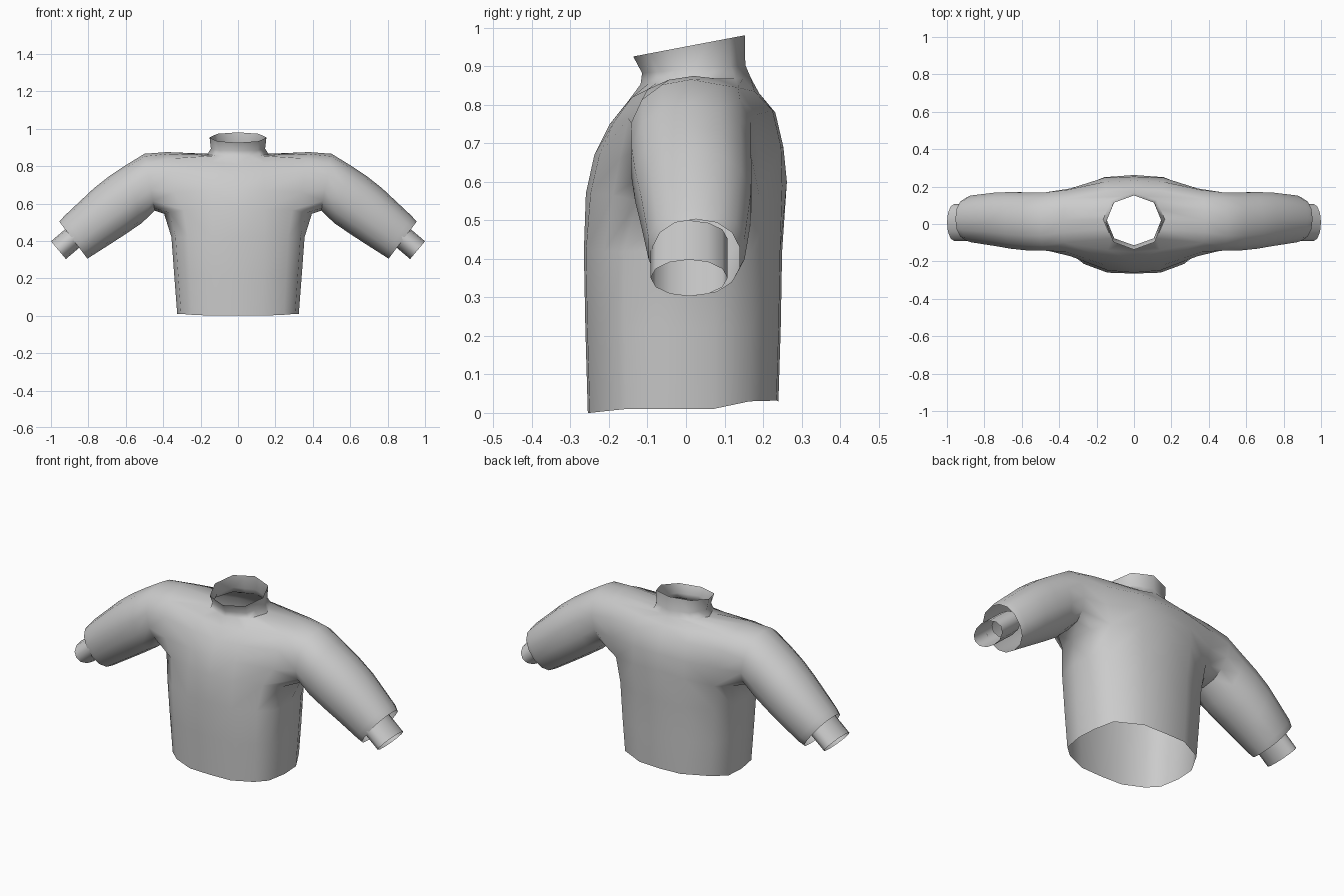
import bpy, bmesh, math

if "Cube" in bpy.data.objects:
    bpy.data.objects.remove(bpy.data.objects["Cube"], do_unlink=True)

grey = bpy.data.materials.new("knit_grey")
grey.use_nodes = True
colour = (0.6, 0.6, 0.6, 1)
grey.diffuse_color = colour
grey.node_tree.nodes["Principled BSDF"].inputs["Base Color"].default_value = colour


def oval(top, bottom, front, back, n, start=0, power=0.9):
    """Slanted oval ring; top and bottom are (x, z), front and back are y."""
    ring = []
    for k in range(n):
        a = 2 * math.pi * (k - start) / n
        c, s = (math.copysign(abs(f) ** power, f) for f in (math.cos(a), math.sin(a)))
        x, z = ((t + b) / 2 + (b - t) / 2 * c for t, b in zip(top, bottom))
        ring.append((x, (front + back) / 2 + (back - front) / 2 * s, z))
    return ring


def skin(bm, a, b, closed=False):
    """Join two rows of vertices with quads, leaving gaps where a vertex is None."""
    n = len(a)
    for i in range(n if closed else n - 1):
        j = (i + 1) % n
        quad = (a[i], a[j], b[j], b[i])
        if None not in quad:
            bm.faces.new(quad)


def finish(bm, name):
    """Turn the left half into a mirrored, smooth object."""
    mesh = bpy.data.meshes.new(name)
    bm.to_mesh(mesh)
    bm.free()
    mesh.materials.append(grey)
    ob = bpy.data.objects.new(name, mesh)
    bpy.context.collection.objects.link(ob)
    bpy.ops.object.select_all(action="DESELECT")
    ob.select_set(True)
    bpy.context.view_layer.objects.active = ob
    bpy.ops.object.shade_smooth_by_angle(angle=math.radians(55))
    mirror = ob.modifiers.new("Mirror", "MIRROR")
    mirror.merge_threshold = 0.001


# Torso rows run from front centre round the left side to back centre
hem = [(0, -.255), (.13, -.25), (.245, -.205), (.305, -.155), (.325, -.04),
       (.318, .07), (.27, .165), (.13, .235), (0, .24)]
hem_z = [0, 0, .005, .01, .01, .01, .03, .032, .03]
rows = [[(x, y, z) for (x, y), z in zip(hem, hem_z)]]
for z, sx, sy in ((.22, 1.05, 1.025), (.42, 1.095, 1.04)):
    rows.append([(x * sx, y * sy, z) for x, y in hem])
# Underarm row
rows.append([(0, -.26, .57), (.14, -.248, .57), (.29, -.19, .565), (.365, -.125, .55),
             (.395, 0, .545), (.37, .11, .55), (.31, .19, .565), (.16, .25, .59), (0, .262, .6)])
# Chest rows, open at the armhole
rows.append([(0, -.238, .67), (.14, -.225, .67), (.34, -.172, .66), None, None, None,
             (.34, .19, .67), (.16, .247, .69), (0, .253, .69)])
rows.append([(0, -.198, .75), (.14, -.187, .755), (.36, -.15, .765), None, None, None,
             (.36, .182, .775), (.16, .225, .785), (0, .232, .78)])
# Yoke and shoulder row
rows.append([(0, -.15, .81), (.14, -.14, .82), (.37, -.10, .84), (.38, -.045, .865),
             (.38, .02, .875), (.38, .08, .868), (.37, .135, .845), (.15, .178, .835), (0, .19, .83)])
# Neck base, neck and collar rim as eight-sided rings
corners = [(0, -1), (.73, -.72), (1, 0), (.73, .72), (0, 1)]
octagon = []
for i, p in enumerate(corners):
    octagon.append(p)
    if i < 4:
        q = corners[i + 1]
        octagon.append(((p[0] + q[0]) / 2, (p[1] + q[1]) / 2))
for rx, front, back, z0, slope in ((.165, -.118, .168, .862, .06), (.145, -.114, .154, .893, .08),
                                   (.152, -.137, .153, .953, .19)):
    mid, ry = (front + back) / 2, (back - front) / 2
    rows.append([(x * rx, mid + y * ry, z0 + slope * y * ry) for x, y in octagon])

bm = bmesh.new()
grid = [[bm.verts.new(p) if p else None for p in row] for row in rows]
for a, b in zip(grid, grid[1:]):
    skin(bm, a, b)

# Sleeve grows from the armhole loop: underarm, back edge, shoulder, front edge
loop = (grid[3][2:7] + [grid[4][6], grid[5][6]] + grid[6][2:7][::-1]
        + [grid[5][2], grid[4][2]])
sleeve = [((.50, .866), (.445, .562), -.146, .172),
          ((.60, .805), (.515, .495), -.145, .172),
          ((.69, .745), (.60, .437), -.136, .174),
          ((.77, .682), (.68, .385), -.122, .172),
          ((.93, .532), (.782, .32), -.10, .155),
          ((.955, .503), (.805, .305), -.09, .142)]
for top, bottom, front, back in sleeve:
    ring = [bm.verts.new(p) for p in oval(top, bottom, front, back, 14, 2)]
    skin(bm, loop, ring, True)
    loop = ring
finish(bm, "sweater_body")

# Narrow open cuffs sitting inside the sleeve ends
bm = bmesh.new()
inner, outer = ([bm.verts.new(p) for p in oval(t, b, -.092, .108, 12, 0, 1)]
                for t, b in (((.88, .50), (.80, .405)), ((1.0, .398), (.92, .303))))
skin(bm, inner, outer, True)
finish(bm, "cuffs")
